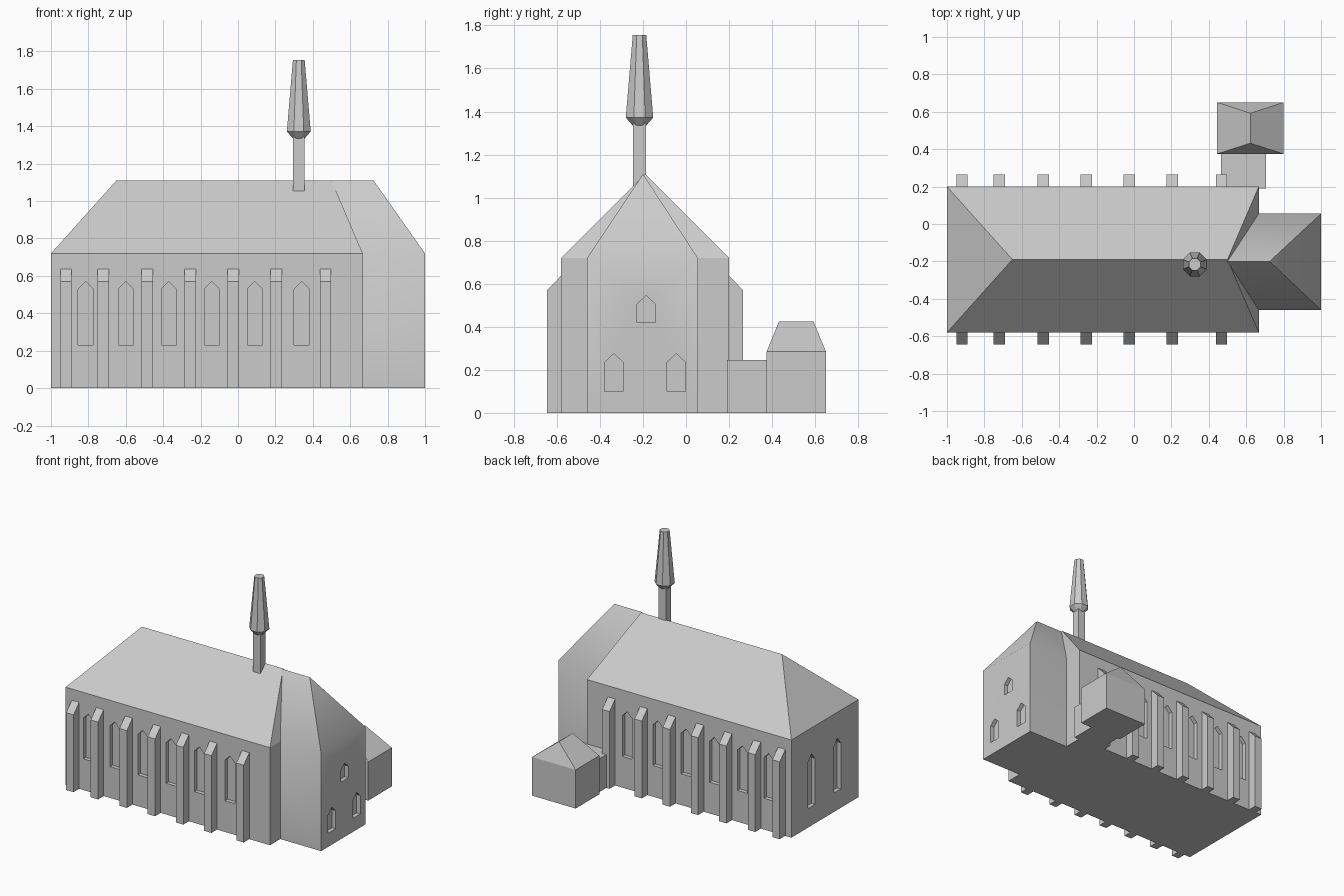
import bpy, bmesh, math
from mathutils import Matrix

if "Cube" in bpy.data.objects:
    bpy.data.objects.remove(bpy.data.objects["Cube"])

stone = bpy.data.materials.new("pale_grey")
stone.diffuse_color = (0.6, 0.6, 0.6, 1)
stone.use_nodes = True
stone.node_tree.nodes["Principled BSDF"].inputs["Base Color"].default_value = stone.diffuse_color


def hull(name, pts):
    """Convex solid around a few corner points, with flat faces merged."""
    bm = bmesh.new()
    for p in pts:
        bm.verts.new(p)
    bmesh.ops.convex_hull(bm, input=bm.verts[:])
    bmesh.ops.dissolve_limit(bm, angle_limit=0.01, verts=bm.verts[:], edges=bm.edges[:])
    bmesh.ops.recalc_face_normals(bm, faces=bm.faces[:])
    me = bpy.data.meshes.new(name)
    bm.to_mesh(me)
    bm.free()
    me.materials.append(stone)
    ob = bpy.data.objects.new(name, me)
    bpy.context.collection.objects.link(ob)
    return ob


def box_pts(x0, x1, y0, y1, z0, z1):
    return [(x, y, z) for x in (x0, x1) for y in (y0, y1) for z in (z0, z1)]


def ring(cx, cy, z, r, n=8):
    return [(cx + r * math.cos((i + 0.5) * math.tau / n),
             cy + r * math.sin((i + 0.5) * math.tau / n), z) for i in range(n)]


def cut_window(body, along, wall, pos, width, z0, shoulder, peak, depth=0.03):
    """Recess a pointed window in a wall running along x or y."""
    h = width / 2
    prof = [(pos - h, z0), (pos + h, z0), (pos + h, shoulder), (pos, peak), (pos - h, shoulder)]
    pts = []
    for d in (wall - depth, wall + depth):
        pts += [(u, d, z) if along == "x" else (d, u, z) for u, z in prof]
    cutter = hull("window_cutter", pts)
    cutter.hide_render = True
    mod = body.modifiers.new("window", "BOOLEAN")
    mod.operation = "DIFFERENCE"
    mod.solver = "EXACT"
    mod.object = cutter
    return cutter


def apply_cuts(body, cutters):
    bpy.context.view_layer.update()
    dg = bpy.context.evaluated_depsgraph_get()
    me = bpy.data.meshes.new_from_object(body.evaluated_get(dg))
    body.modifiers.clear()
    body.data = me
    for c in cutters:
        bpy.data.objects.remove(c)


# Nave with hipped roof
FRONT, BACK, EAVE, TOP = -0.58, 0.2, 0.72, 1.11
nave = hull("nave", box_pts(-1, 0.667, FRONT, BACK, 0, EAVE) + [(-0.65, -0.19, TOP), (0.5, -0.19, TOP)])
cuts = []
for x in (-0.815, -0.6, -0.37, -0.14, 0.09, 0.34):
    for wall in (FRONT, BACK):
        cuts.append(cut_window(nave, "x", wall, x, 0.08, 0.23, 0.53, 0.57))
for y in (-0.035, -0.335):
    cuts.append(cut_window(nave, "y", -1, y, 0.08, 0.14, 0.48, 0.53))
apply_cuts(nave, cuts)

# Chancel, its roof running into the nave hip
chancel = hull("chancel", box_pts(0.5, 1, -0.46, 0.055, 0, EAVE) + [(0.5, -0.2, TOP), (0.725, -0.2, TOP)])
cuts = [cut_window(chancel, "y", 1, y, 0.085, z, s, p)
        for y, z, s, p in ((-0.335, 0.1, 0.235, 0.275), (-0.045, 0.1, 0.235, 0.275),
                           (-0.185, 0.42, 0.505, 0.545))]
apply_cuts(chancel, cuts)
bpy.ops.object.select_all(action="DESELECT")
chancel.select_set(True)
bpy.context.view_layer.objects.active = chancel
bpy.ops.object.shade_smooth_by_angle(angle=math.radians(40))

# Buttresses with sloped tops on both long walls
for x in (-0.92, -0.72, -0.485, -0.255, -0.025, 0.205, 0.468):
    for side, wall, s in (("front", FRONT, -1), ("back", BACK, 1)):
        pts = []
        for u in (x - 0.03, x + 0.03):
            inner, outer = wall - s * 0.01, wall + s * 0.065
            pts += [(u, inner, 0), (u, outer, 0), (u, outer, 0.57), (u, wall, 0.637), (u, inner, 0.637)]
        hull(side + "_buttress", pts)

# Ridge turret: square shaft, flared collar, tapering eight-sided spire
CX, CY = 0.325, -0.216
hull("turret_shaft", box_pts(CX - 0.031, CX + 0.031, CY - 0.03, CY + 0.03, 1.0, 1.35))
hull("turret_spire", ring(CX, CY, 1.335, 0.034) + ring(CX, CY, 1.372, 0.069) + ring(CX, CY, 1.755, 0.034))

# Low passage and hipped annex behind the nave
hull("passage", box_pts(0.465, 0.705, 0.19, 0.38, 0, 0.245))
hull("annex", box_pts(0.445, 0.8, 0.375, 0.65, 0, 0.285) + [(0.622, 0.432, 0.425), (0.622, 0.592, 0.425)])
